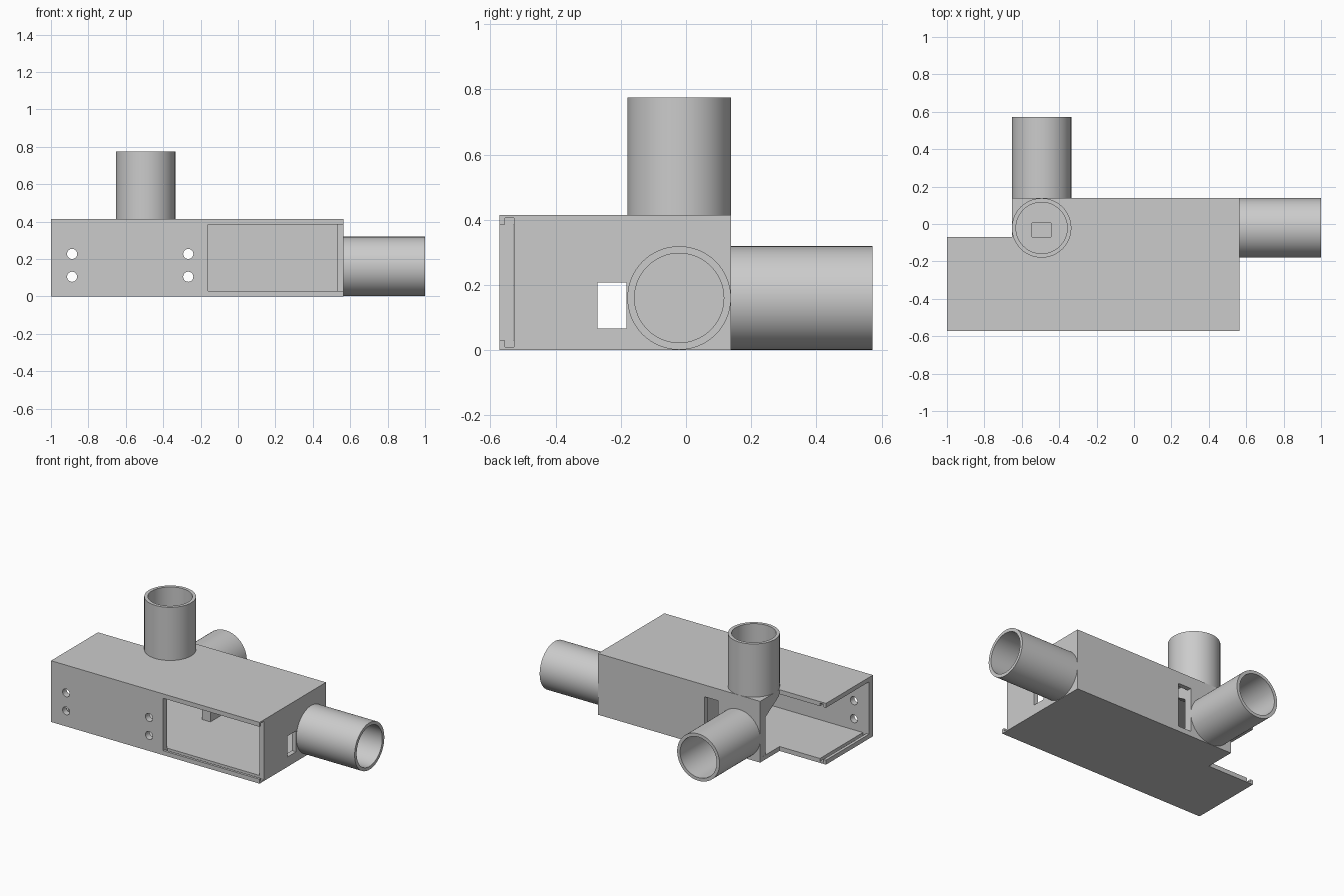
import bpy, bmesh, math
from mathutils import Matrix, Vector

if "Cube" in bpy.data.objects:
    bpy.data.objects.remove(bpy.data.objects["Cube"], do_unlink=True)

grey = bpy.data.materials.new("plain grey")
grey.use_nodes = True
grey.diffuse_color = (0.6, 0.6, 0.6, 1)
grey.node_tree.nodes["Principled BSDF"].inputs["Base Color"].default_value = (0.6, 0.6, 0.6, 1)


def finish(name, bm):
    bmesh.ops.recalc_face_normals(bm, faces=bm.faces[:])
    mesh = bpy.data.meshes.new(name)
    bm.to_mesh(mesh)
    bm.free()
    mesh.materials.append(grey)
    obj = bpy.data.objects.new(name, mesh)
    bpy.context.collection.objects.link(obj)
    return obj


def prism(name, points, depth):
    """Extrude a planar polygon along the depth vector."""
    bm = bmesh.new()
    face = bm.faces.new([bm.verts.new(p) for p in points])
    new = bmesh.ops.extrude_face_region(bm, geom=[face])["geom"]
    verts = [v for v in new if isinstance(v, bmesh.types.BMVert)]
    bmesh.ops.translate(bm, verts=verts, vec=depth)
    return finish(name, bm)


def box(name, x, y, z):
    base = [(x[0], y[0], z[0]), (x[1], y[0], z[0]), (x[1], y[1], z[0]), (x[0], y[1], z[0])]
    return prism(name, base, (0, 0, z[1] - z[0]))


def activate(obj):
    bpy.ops.object.select_all(action="DESELECT")
    obj.select_set(True)
    bpy.context.view_layer.objects.active = obj


def cut(target, cutter):
    mod = target.modifiers.new("cut", "BOOLEAN")
    mod.operation, mod.solver, mod.object = "DIFFERENCE", "EXACT", cutter
    cutter.hide_render = True
    activate(target)
    bpy.ops.object.modifier_apply(modifier=mod.name)
    bpy.data.objects.remove(cutter, do_unlink=True)


def pipe(name, start, direction, length, outer=0.159, inner=0.137, sides=64):
    """Open round tube made by sweeping a rectangular wall section."""
    bm = bmesh.new()
    section = [(outer, 0), (outer, length), (inner, length), (inner, 0)]
    verts = [bm.verts.new((r, 0, h)) for r, h in section]
    edges = [bm.edges.new((verts[i], verts[(i + 1) % 4])) for i in range(4)]
    bmesh.ops.spin(bm, geom=verts + edges, axis=(0, 0, 1), cent=(0, 0, 0),
                   angle=math.tau, steps=sides)
    bmesh.ops.remove_doubles(bm, verts=bm.verts[:], dist=0.0001)
    turn = Vector((0, 0, 1)).rotation_difference(Vector(direction)).to_matrix().to_4x4()
    bm.transform(Matrix.Translation(start) @ turn)
    obj = finish(name, bm)
    activate(obj)
    bpy.ops.object.shade_smooth_by_angle(angle=math.radians(30))
    return obj


# Main dimensions
LEFT, RIGHT, FRONT, BACK, TOP = -1.0, 0.563, -0.573, 0.138, 0.415
NOTCH_X, NOTCH_Y = -0.652, -0.07
PIPE_X, PIPE_Y, PIPE_Z = -0.494, -0.021, 0.16
INNER_Z, GROOVE_Z = (0.03, 0.385), (0.01, 0.405)

# Notched housing
outline = [(LEFT, FRONT), (RIGHT, FRONT), (RIGHT, BACK), (NOTCH_X, BACK),
           (NOTCH_X, NOTCH_Y), (LEFT, NOTCH_Y)]
housing = prism("housing", [(x, y, 0) for x, y in outline], (0, 0, TOP))

# Cavity, sliding cover openings, cable windows
cuts = [
    ((-1.1, 0.532), (-0.53, 0.108), INNER_Z),
    ((-0.16, 0.7), (-0.7, -0.529), INNER_Z),
    ((-0.16, 0.7), (-0.556, -0.528), GROOVE_Z),
    ((-0.98, -0.955), (-0.53, 0.05), GROOVE_Z),
    ((0.5, 0.7), (-0.272, -0.182), (0.067, 0.208)),
    ((-0.335, -0.235), (0.05, 0.2), (0.035, 0.335)),
    ((-0.545, -0.445), (-0.07, 0.005), (0.35, 0.5)),
]
for x, y, z in cuts:
    cut(housing, box("cutter", x, y, z))

# Screw holes through the front wall
for x in (-0.887, -0.266):
    for z in (0.105, 0.227):
        bm = bmesh.new()
        bmesh.ops.create_cone(bm, cap_ends=True, segments=32, radius1=0.027, radius2=0.027,
                              depth=0.2, matrix=Matrix.Translation((x, FRONT, z))
                              @ Matrix.Rotation(math.pi / 2, 4, "X"))
        cut(housing, finish("cutter", bm))

# Thickened pipe mount on the back wall, flaring out under the roof
mount = [(0.12, 0.02), (0.08, 0.02), (0.08, 0.285), (-0.068, 0.375), (-0.068, 0.39), (0.12, 0.39)]
pipe_mount = prism("pipe_mount", [(NOTCH_X + 0.001, y, z) for y, z in mount], (0.315, 0, 0))
cut(pipe_mount, box("cutter", (-0.545, -0.445), (-0.07, 0.005), (0.2, 0.5)))

# Inner post beside the back window
box("inner_post", (-0.225, -0.162), (-0.064, 0.112), (0.025, 0.39))

# Three open pipes
pipe("top_pipe", (PIPE_X, PIPE_Y, TOP - 0.005), (0, 0, 1), 0.365)
pipe("back_pipe", (PIPE_X, BACK - 0.005, PIPE_Z), (0, 1, 0), 0.44)
pipe("side_pipe", (RIGHT - 0.005, PIPE_Y, PIPE_Z), (1, 0, 0), 0.442)
